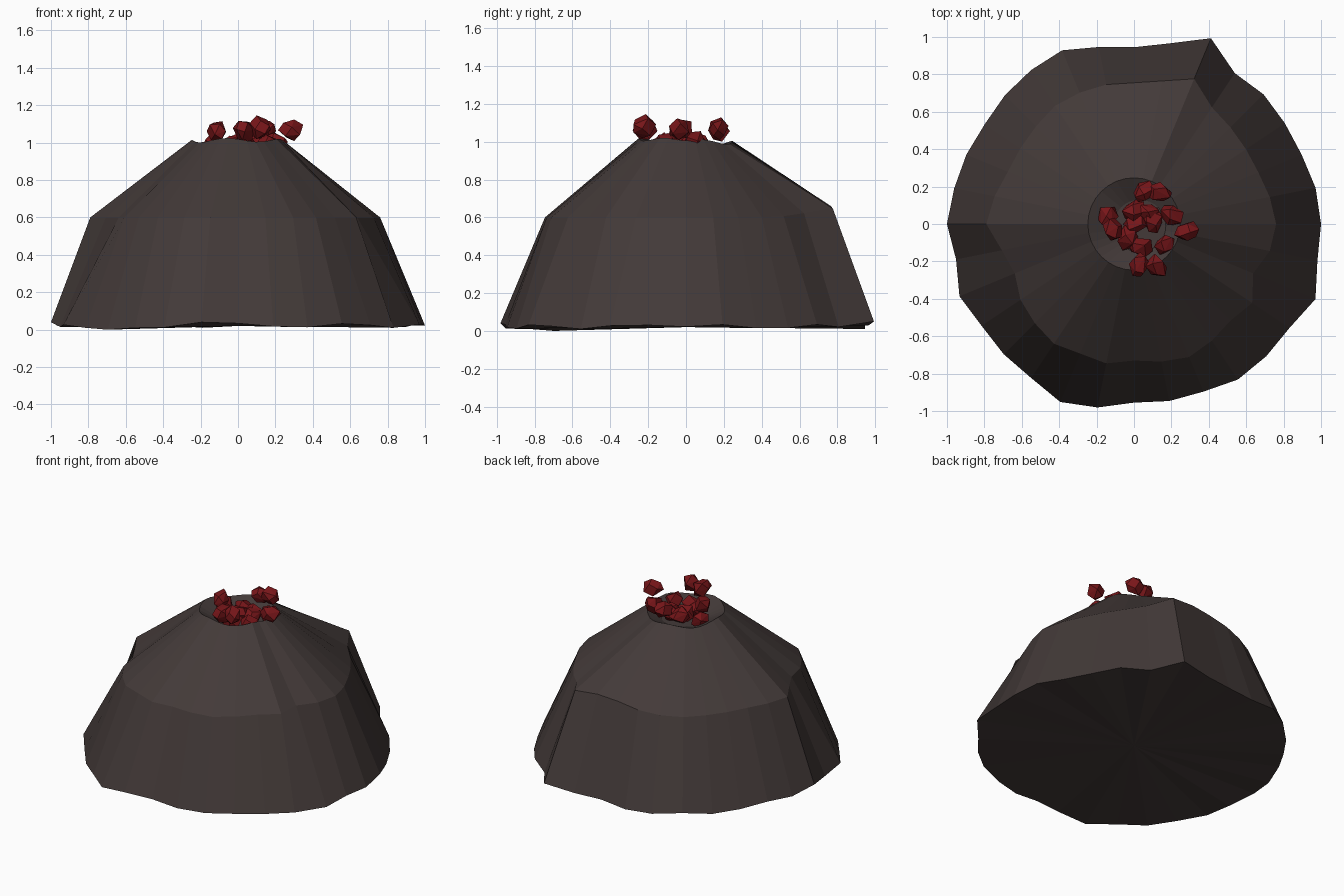
import bpy, bmesh, math, random
from mathutils import Vector, Euler

if "Cube" in bpy.data.objects:
    bpy.data.objects.remove(bpy.data.objects["Cube"])

random.seed(7)


def material(name, rgb):
    m = bpy.data.materials.new(name)
    m.diffuse_color = (*rgb, 1)
    m.use_nodes = True
    m.node_tree.nodes["Principled BSDF"].inputs["Base Color"].default_value = m.diffuse_color
    return m


def make_object(name, bm, mat):
    bmesh.ops.recalc_face_normals(bm, faces=bm.faces[:])
    mesh = bpy.data.meshes.new(name)
    bm.to_mesh(mesh)
    bm.free()
    mesh.materials.append(mat)
    obj = bpy.data.objects.new(name, mesh)
    bpy.context.collection.objects.link(obj)
    return obj


stone = material("dark_stone", (0.056, 0.042, 0.040))
red = material("red_rock", (0.19, 0.008, 0.010))

# Irregular radii of the foot and the shoulder, counter-clockwise from +x
SEG = 32
foot = [1.0, .99, .97, .97, .98, .97, 1.075, .985, .945, .965, 1.005, .99,
        .975, .96, .97, .98, 1.0, .97, 1.01, .98, .985, .99, 1.03, 1.0,
        .955, .965, .97, 1.0, 1.0, 1.0, 1.05, 1.0]
shoulder = [.76, .74, .72, .72, .73, .75, .84, .78, .755, .76, .76, .76,
            .74, .73, .73, .76, .79, .72, .69, .73, .75, .77, .75, .76,
            .73, .75, .77, .75, .73, .76, .69, .74]

# Volcano cone: foot, shoulder, rim and sunken crater floor
bm = bmesh.new()


def ring(radius, height, cx=0.0, cy=0.0):
    verts = []
    for i in range(SEG):
        a = math.tau * i / SEG
        r = radius(i)
        verts.append(bm.verts.new((cx + r * math.cos(a), cy + r * math.sin(a), height(i))))
    return verts


def foot_z(i):
    return {6: .05, 16: .04, 17: .015, 20: .0, 21: .01, 23: .04}.get(i, .022 + .012 * math.sin(i * 1.9))


rings = [
    ring(lambda i: foot[i], foot_z),
    ring(lambda i: shoulder[i], lambda i: .60 + .06 * math.exp(-((i - 7) / 2.0) ** 2)),
    ring(lambda i: .247, lambda i: 1.005 + .01 * math.sin(i * .9) - .01 * math.sin(math.tau * i / SEG)),
    ring(lambda i: .14, lambda i: .94, .03, -.01),
]
for lower, upper in zip(rings, rings[1:]):
    for i in range(SEG):
        j = (i + 1) % SEG
        bm.faces.new((lower[i], lower[j], upper[j], upper[i]))
bm.faces.new(rings[-1])
hub = bm.verts.new((0, 0, .02))
for i in range(SEG):
    bm.faces.new((rings[0][(i + 1) % SEG], rings[0][i], hub))
make_object("volcano_cone", bm, stone)

# Lava rocks: flying ones above the rim, resting ones in the crater
rocks = [(.05, .17, 1.06), (.14, .17, 1.07), (.28, -.04, 1.07), (.12, -.23, 1.08),
         (.03, -.22, 1.07), (-.14, .04, .99), (-.11, -.03, 1.06),
         (.20, .05, 1.0), (.17, -.11, .99), (.00, .07, .99), (.01, .01, .98),
         (.10, .02, .98), (-.03, -.07, .98), (.03, -.12, .98), (.07, .06, .98)]
for n, centre in enumerate(rocks):
    bm = bmesh.new()
    turn = Euler([random.uniform(-.5, .5), random.uniform(-.5, .5), random.uniform(0, math.tau)])
    for k in range(12):
        # points over a sphere, roughened, narrowed to a wedge at one end
        z = 1 - 2 * (k + .5) / 12
        a = k * 2.4 + n
        s = math.sqrt(1 - z * z)
        p = Vector((s * math.cos(a), s * math.sin(a), z))
        p *= .063 * random.uniform(.88, 1.08)
        taper = 1 - 4 * p.x
        p = Vector((p.x * 1.15, p.y * .9 * taper, p.z * taper))
        p.rotate(turn)
        bm.verts.new(Vector(centre) + p)
    bmesh.ops.convex_hull(bm, input=bm.verts[:])
    loose = [v for v in bm.verts if not v.link_faces]
    bmesh.ops.delete(bm, geom=loose, context='VERTS')
    make_object(f"lava_rock_{n + 1}", bm, red)
